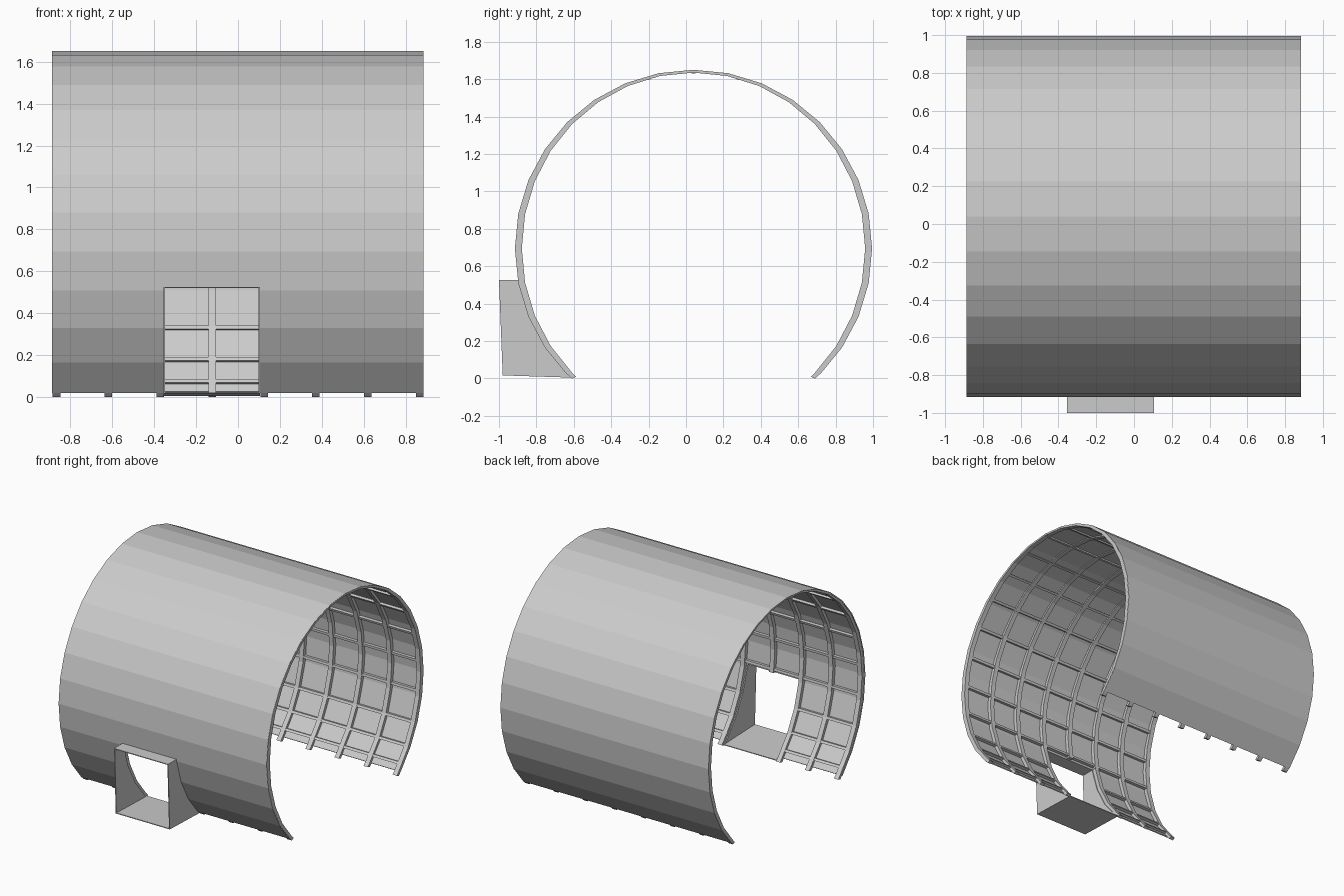
import bpy, bmesh, math

cube = bpy.data.objects.get("Cube")
if cube:
    bpy.data.objects.remove(cube, do_unlink=True)

CY, CZ = 0.04, 0.695          # axis of the barrel
STEP = 11.25                  # facet angle
X0, X1 = -0.887, 0.884        # barrel ends

grey = bpy.data.materials.new("light grey")
grey.use_nodes = True
COLOR = (0.6, 0.6, 0.6, 1)
grey.diffuse_color = COLOR
grey.node_tree.nodes["Principled BSDF"].inputs["Base Color"].default_value = COLOR


def finish(name, bm):
    bmesh.ops.recalc_face_normals(bm, faces=bm.faces)
    me = bpy.data.meshes.new(name)
    bm.to_mesh(me)
    bm.free()
    me.materials.append(grey)
    ob = bpy.data.objects.new(name, me)
    bpy.context.collection.objects.link(ob)
    return ob


def arc_band(name, x0, x1, a0, a1, outer, inner):
    """Faceted arc around the x axis; outer and inner are (y, z) radii."""
    mids = [i * STEP for i in range(-5, 25) if a0 + 0.01 < i * STEP < a1 - 0.01]
    bm = bmesh.new()
    rings = []
    for a in [a0] + mids + [a1]:
        c, s = math.cos(math.radians(a)), math.sin(math.radians(a))
        corners = ((x0, outer), (x1, outer), (x1, inner), (x0, inner))
        rings.append([bm.verts.new((x, CY + r[0] * c, CZ + r[1] * s)) for x, r in corners])
    for p, q in zip(rings, rings[1:]):
        for i in range(4):
            j = (i + 1) % 4
            bm.faces.new((p[i], p[j], q[j], q[i]))
    bm.faces.new(rings[0])
    bm.faces.new(rings[-1])
    return finish(name, bm)


def prism(name, profile, x0, x1):
    """Extrude a (y, z) outline along x."""
    bm = bmesh.new()
    face = bm.faces.new([bm.verts.new((x0, y, z)) for y, z in profile])
    ext = bmesh.ops.extrude_face_region(bm, geom=[face])
    verts = [v for v in ext["geom"] if isinstance(v, bmesh.types.BMVert)]
    bmesh.ops.translate(bm, verts=verts, vec=(x1 - x0, 0, 0))
    return finish(name, bm)


# Outer skin
to_cut = [arc_band("shell", X0, X1, -45, 225, (0.955, 0.955), (0.947, 0.947))]

# Hoop ribs inside the skin, with feet just below its edges
for i in range(8):
    x = -0.866 + i * 0.2476
    to_cut.append(arc_band("hoop_rib", x - 0.018, x + 0.018, -46.9, 226.9,
                           (0.953, 0.953), (0.918, 0.94)))

# Lengthwise stringers, closer together near the ground
side = [-41.5, -33.3, -22.8, -9, 5, 19, 33, 47, 61, 75]
for a in side + [90] + [180 - a for a in side]:
    to_cut.append(arc_band("stringer", X0 + 0.01, X1 - 0.01, a - 0.6, a + 0.6,
                           (0.945, 0.945), (0.92, 0.934)))

# Cut the entrance opening through the front wall
WX0, WX1, WTOP = -0.355, 0.105, 0.525
cutter = prism("opening_cutter", [(-1.2, -0.2), (-0.4, -0.2), (-0.4, WTOP), (-1.2, WTOP)], WX0, WX1)
cutter.hide_render = True
for ob in to_cut:
    mod = ob.modifiers.new("opening", "BOOLEAN")
    mod.operation = "DIFFERENCE"
    mod.solver = "EXACT"
    mod.object = cutter
bpy.context.view_layer.update()
deps = bpy.context.evaluated_depsgraph_get()
cut_meshes = [bpy.data.meshes.new_from_object(ob.evaluated_get(deps)) for ob in to_cut]
for ob, me in zip(to_cut, cut_meshes):
    ob.modifiers.clear()
    ob.data = me
bpy.data.objects.remove(cutter, do_unlink=True)

# Porch frame: side panels follow the barrel curve at the back
T = 0.006
curve = []
for a in (190.3, 191.25, 202.5, 213.75, 225, 226.5):
    r = math.radians(a)
    curve.append((CY + 0.95 * math.cos(r), CZ + 0.95 * math.sin(r)))
outline = [(-0.98, 0.018), (-1.0, WTOP)] + curve
prism("porch_side_right", outline, WX0, WX0 + T)
prism("porch_side_left", outline, WX1 - T, WX1)
prism("porch_roof", [(-1.0, WTOP - T), (-0.89, WTOP - T), (-0.89, WTOP), (-1.0, WTOP)], WX0, WX1)
prism("porch_floor", [(-0.98, 0.016), (-0.605, 0.004), (-0.605, 0.01), (-0.98, 0.022)], WX0, WX1)
